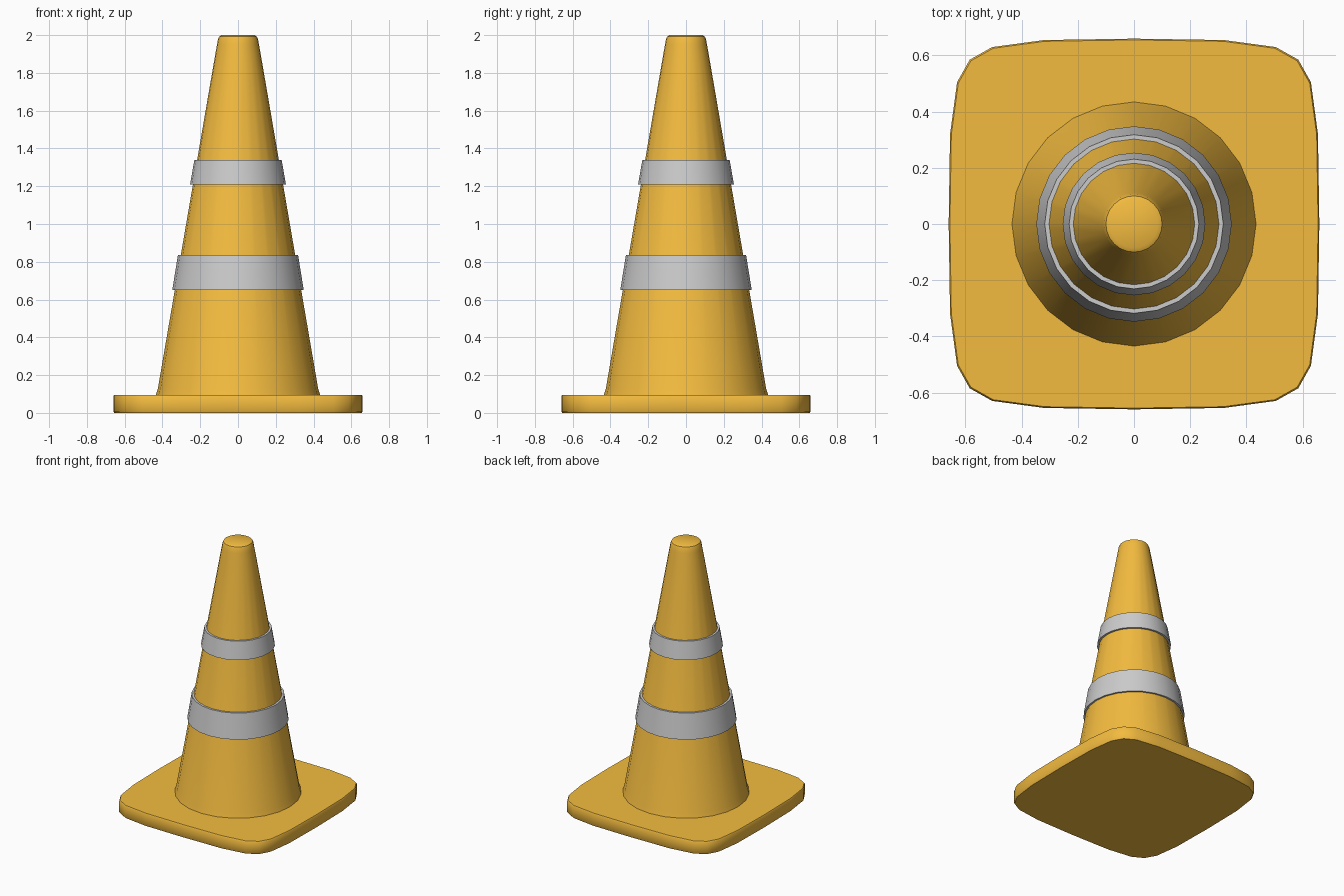
import bpy, bmesh, math

if "Cube" in bpy.data.objects:
    bpy.data.objects.remove(bpy.data.objects["Cube"])

orange = bpy.data.materials.new("orange")
orange.diffuse_color = (0.9, 0.5, 0.05, 1)
orange.use_nodes = True
orange.node_tree.nodes["Principled BSDF"].inputs["Base Color"].default_value = orange.diffuse_color
SIDES = 24


def finish(name, bm, angle, mat=None):
    bmesh.ops.recalc_face_normals(bm, faces=bm.faces[:])
    me = bpy.data.meshes.new(name)
    bm.to_mesh(me)
    bm.free()
    ob = bpy.data.objects.new(name, me)
    bpy.context.collection.objects.link(ob)
    if mat:
        me.materials.append(mat)
    bpy.ops.object.select_all(action='DESELECT')
    ob.select_set(True)
    bpy.context.view_layer.objects.active = ob
    bpy.ops.object.shade_smooth_by_angle(angle=math.radians(angle))
    return ob


def lathe(name, profile, closed, mat=None):
    """Revolve (radius, z) points; an open profile gets end caps."""
    bm = bmesh.new()
    rings = []
    for r, z in profile:
        rings.append([bm.verts.new((r * math.cos(a), r * math.sin(a), z))
                      for a in (2 * math.pi * i / SIDES for i in range(SIDES))])
    pairs = list(zip(rings, rings[1:]))
    if closed:
        pairs.append((rings[-1], rings[0]))
    for lo, hi in pairs:
        for i in range(SIDES):
            j = (i + 1) % SIDES
            bm.faces.new((lo[i], lo[j], hi[j], hi[i]))
    if not closed:
        bm.faces.new(rings[0])
        bm.faces.new(rings[-1])
    return finish(name, bm, 35, mat)


# Rounded square foot: one quarter outline turned four times
quarter = [(0.66, 0), (0.655, 0.32), (0.63, 0.505), (0.585, 0.585),
           (0.505, 0.63), (0.32, 0.655)]
outline = []
for k in range(4):
    for x, y in quarter:
        for _ in range(k):
            x, y = -y, x
        outline.append((x, y))
bm = bmesh.new()
rings = []
for s, z in ((0.993, 0), (1, 0.008), (1, 0.088), (0.993, 0.096)):
    rings.append([bm.verts.new((x * s, y * s, z)) for x, y in outline])
for lo, hi in zip(rings, rings[1:]):
    for i in range(len(outline)):
        j = (i + 1) % len(outline)
        bm.faces.new((lo[i], lo[j], hi[j], hi[i]))
bm.faces.new(rings[0])
bm.faces.new(rings[-1])
finish("base_plate", bm, 40, orange)

# Tapered body with a softened rim at the tip
lathe("cone_body", [(0.436, 0.09), (0.433, 0.103), (0.424, 0.13), (0.12, 1.9),
                    (0.111, 1.95), (0.106, 1.978), (0.1, 1.992), (0.085, 2.0)],
      False, orange)

# Two reflective collars standing proud of the body
for name, r0, z0, r1, z1 in (("lower_band", 0.348, 0.65, 0.318, 0.837),
                             ("upper_band", 0.254, 1.208, 0.231, 1.34)):
    lathe(name, [(r0, z0), (r1, z1), (r1 - 0.03, z1), (r0 - 0.03, z0)], True)
